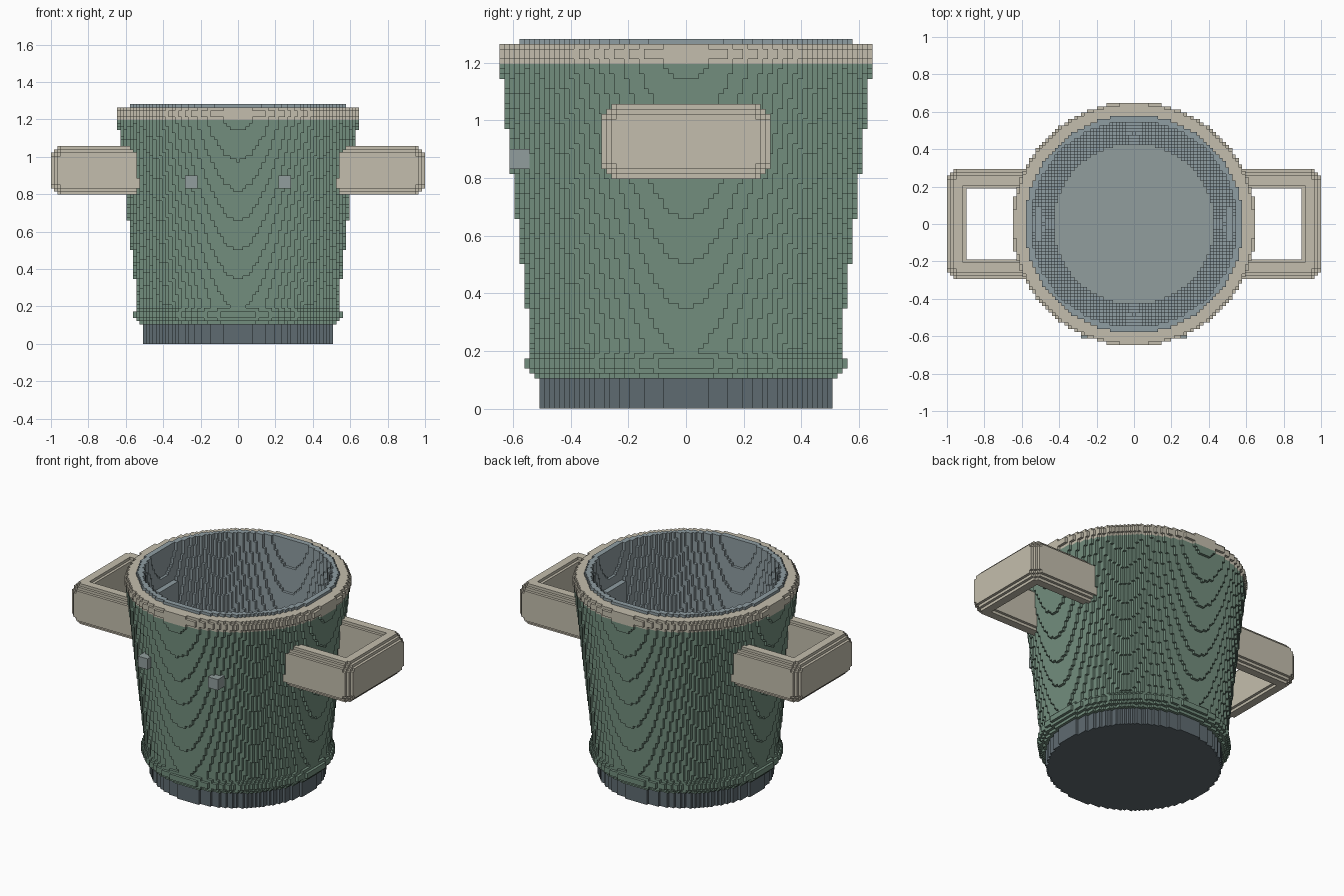
import bpy
import bmesh
import math

cube = bpy.data.objects.get("Cube")
if cube:
    bpy.data.objects.remove(cube)

V = 1 / 58          # block size across
VZ = 1.282 / 74     # block height
WALL = 5.8          # wall thickness in blocks
LINING = 2.0        # lining thickness in blocks
FLOOR = 8           # first empty layer inside


def make_material(name, rgb):
    lin = [((c / 255 + 0.055) / 1.055) ** 2.4 for c in rgb] + [1.0]
    mat = bpy.data.materials.new(name)
    mat.use_nodes = True
    mat.diffuse_color = lin
    mat.node_tree.nodes["Principled BSDF"].inputs["Base Color"].default_value = lin
    return mat


GREEN = make_material("sage_green", (114, 141, 125))
CREAM = make_material("cream", (196, 190, 173))
SLATE = make_material("dark_slate", (95, 107, 113))
GREY = make_material("cool_grey", (145, 158, 157))
BLUE = make_material("blue_grey", (143, 157, 162))

# Corner offsets of the six block faces, keyed by the outward direction
SIDES = {
    (1, 0, 0): ((1, 0, 0), (1, 1, 0), (1, 1, 1), (1, 0, 1)),
    (-1, 0, 0): ((0, 0, 0), (0, 0, 1), (0, 1, 1), (0, 1, 0)),
    (0, 1, 0): ((0, 1, 0), (0, 1, 1), (1, 1, 1), (1, 1, 0)),
    (0, -1, 0): ((0, 0, 0), (1, 0, 0), (1, 0, 1), (0, 0, 1)),
    (0, 0, 1): ((0, 0, 1), (1, 0, 1), (1, 1, 1), (0, 1, 1)),
    (0, 0, -1): ((0, 0, 0), (0, 1, 0), (1, 1, 0), (1, 0, 0)),
}


def block_part(name, mat, cells, shift=0.5):
    """Skin a set of block indices with their exposed faces only."""
    bm = bmesh.new()
    corners = {}

    def corner(p):
        if p not in corners:
            corners[p] = bm.verts.new(((p[0] - shift) * V, (p[1] - shift) * V, p[2] * VZ))
        return corners[p]

    for x, y, z in cells:
        for (dx, dy, dz), quad in SIDES.items():
            if (x + dx, y + dy, z + dz) not in cells:
                bm.faces.new([corner((x + a, y + b, z + c)) for a, b, c in quad])
    mesh = bpy.data.meshes.new(name)
    bm.to_mesh(mesh)
    bm.free()
    mesh.materials.append(mat)
    obj = bpy.data.objects.new(name, mesh)
    bpy.context.collection.objects.link(obj)
    return obj


def ring(layers, outer, inner=lambda k: -1):
    """Blocks between two radii that vary with the layer."""
    cells = set()
    for k in layers:
        ro, ri = outer(k), inner(k)
        n = int(ro) + 1
        for i in range(-n, n + 1):
            for j in range(-n, n + 1):
                if ri < math.hypot(i, j) <= ro:
                    cells.add((i, j, k))
    return cells


def box(xs, ys, zs):
    return {(i, j, k) for i in range(*xs) for j in range(*ys) for k in range(*zs)}


def taper(k):
    return 32 + ((k + 0.5) * VZ - 0.346) / 0.158


BEAD = {6: 30.5, 7: 31.7, 8: 32.4, 9: 32.4, 10: 31.7}
RIM = {69: 37.3, 70: 37.9, 71: 37.9, 72: 37.3}


def body_radius(k):
    return BEAD.get(k, taper(k))


def inner_radius(k):
    return min(taper(k), 37.7) - WALL if k >= FLOOR else -1


def lining_radius(k):
    return min(taper(k), 37.7) - WALL + LINING


# Base disc, tapered body with bottom bead, rim and lining
block_part("base", SLATE, ring(range(0, 6), lambda k: 29.4))
block_part("body", GREEN, ring(range(6, 69), body_radius, lining_radius))
block_part("rim", CREAM, ring(range(69, 73), RIM.get, lining_radius))
block_part("lining", BLUE, ring(range(FLOOR, 74), lining_radius, inner_radius))
block_part("inner_floor", GREY, ring(range(6, FLOOR), lining_radius))


# Handles: stepped-edge loops open toward the body
def handle_cells():
    cells = set()
    r = 3
    for i, j, k in box((29, 58), (-17, 17), (46, 61)):
        x, y, z = i + 0.5, abs(j + 0.5), abs(k + 0.5 - 53.5)
        over = max(0, x - 58 + r) + max(0, y - 17 + r) + max(0, z - 7.5 + r)
        lip = 1 if z > 6.5 else 0
        in_hole = x < 52 + lip and y < 11 + lip
        if over <= r and not in_hole:
            cells.add((i, j, k))
    return cells


left = handle_cells()
block_part("left_handle", CREAM, left, 0)
block_part("right_handle", CREAM, {(-i - 1, j, k) for i, j, k in left}, 0)

# Small front pegs and inner handle mounts
for side, lo in (("left", 13), ("right", -16)):
    block_part(side + "_peg", GREY, box((lo, lo + 4), (-35, -30), (48, 52)))
for side, lo in (("left", 29), ("right", -31)):
    block_part(side + "_inner_mount", BLUE, box((lo, lo + 3), (-5, 6), (49, 61)))
